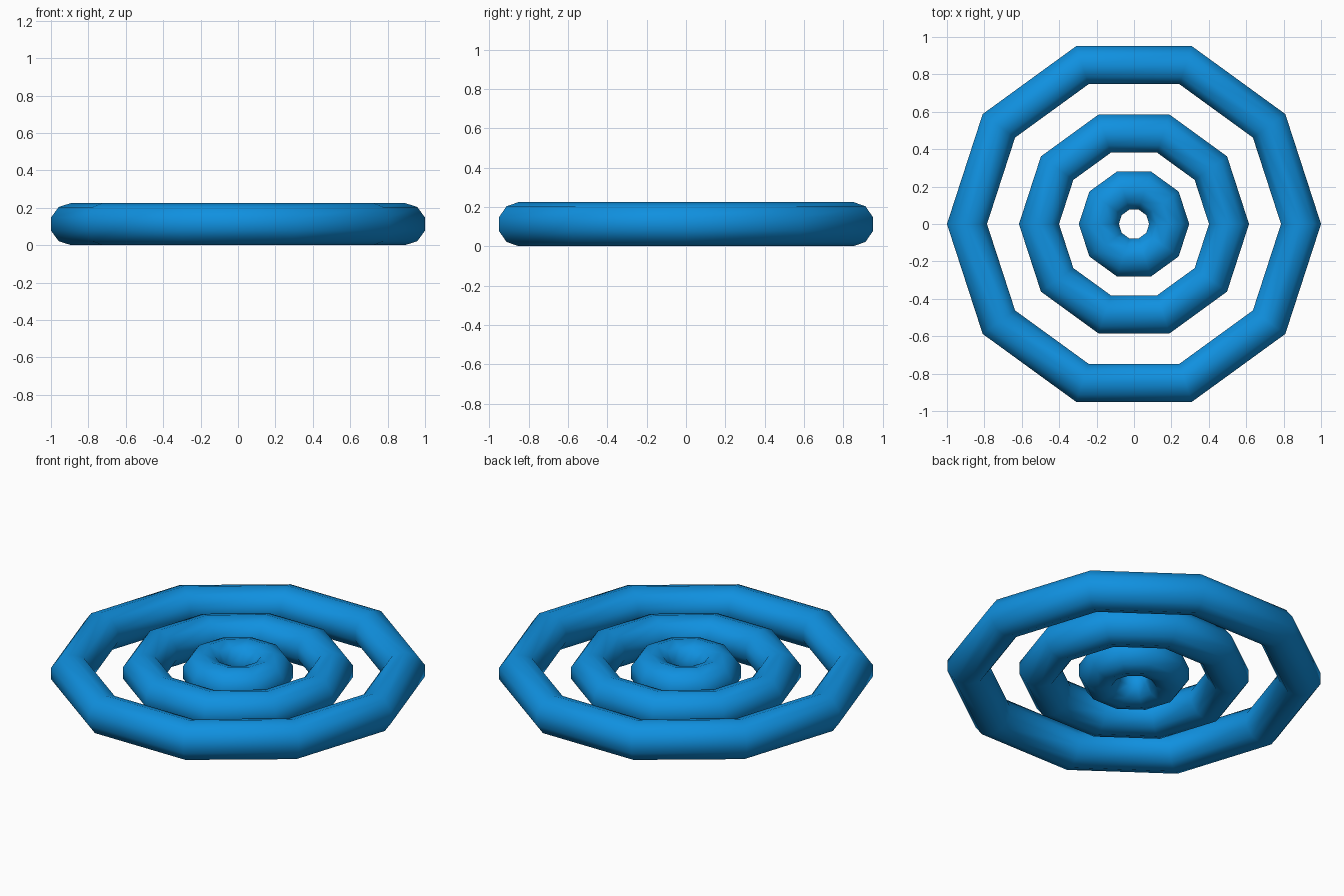
import bpy, bmesh
from math import cos, sin, pi

if "Cube" in bpy.data.objects:
    bpy.data.objects.remove(bpy.data.objects["Cube"])

SIDES = 10     # corners around each ring
TUBE_SIDES = 10  # sides of the tube section
TUBE_R = 0.1125

blue = bpy.data.materials.new("blue")
blue.diffuse_color = (0.005, 0.28, 0.74, 1)
blue.use_nodes = True
blue.node_tree.nodes["Principled BSDF"].inputs["Base Color"].default_value = blue.diffuse_color


def ring(name, radius):
    """Ten-sided ring whose tube section has a flat facing outwards."""
    bm = bmesh.new()
    loops = []
    for i in range(SIDES):
        a = 2 * pi * i / SIDES
        loop = []
        for j in range(TUBE_SIDES):
            b = 2 * pi * (j + 0.5) / TUBE_SIDES
            r = radius + TUBE_R * cos(b)
            loop.append(bm.verts.new((r * cos(a), r * sin(a), TUBE_R + TUBE_R * sin(b))))
        loops.append(loop)
    for i in range(SIDES):
        l0, l1 = loops[i], loops[(i + 1) % SIDES]
        for j in range(TUBE_SIDES):
            k = (j + 1) % TUBE_SIDES
            bm.faces.new((l0[j], l1[j], l1[k], l0[k])).smooth = True
    bmesh.ops.recalc_face_normals(bm, faces=bm.faces)
    mesh = bpy.data.meshes.new(name)
    bm.to_mesh(mesh)
    bm.free()
    mesh.materials.append(blue)
    obj = bpy.data.objects.new(name, mesh)
    bpy.context.collection.objects.link(obj)


# Three concentric rings of equal thickness
ring("outer_ring", 0.893)
ring("middle_ring", 0.508)
ring("inner_ring", 0.188)
